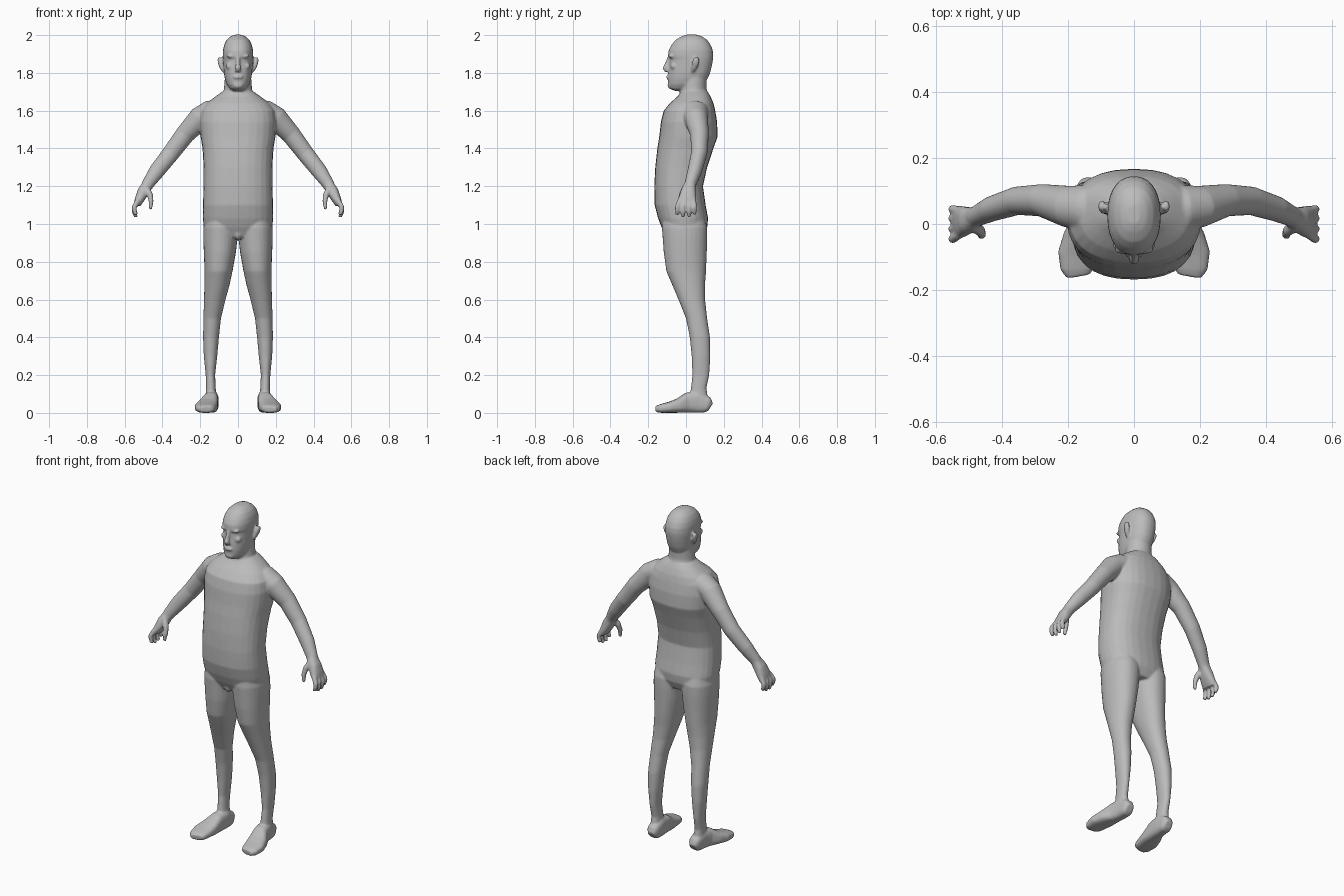
import bpy, bmesh, math
from mathutils import Vector

skin = bpy.data.materials.new("grey_skin")
skin.diffuse_color = (0.5, 0.5, 0.5, 1)
parts = []


def sweep(name, frames, power=2.0, n=28):
    """Closed tube through frames of (centre, u vector, v vector)."""
    bm = bmesh.new()
    rings = []
    for c, u, v in frames:
        ring = []
        for i in range(n):
            a = 2 * math.pi * i / n
            co, si = math.cos(a), math.sin(a)
            ring.append(bm.verts.new(
                c + u * math.copysign(abs(co) ** (2 / power), co)
                + v * math.copysign(abs(si) ** (2 / power), si)))
        rings.append(ring)
    for r0, r1 in zip(rings, rings[1:]):
        for i in range(n):
            j = (i + 1) % n
            bm.faces.new((r0[i], r0[j], r1[j], r1[i]))
    bm.faces.new(rings[0])
    bm.faces.new(rings[-1])
    bmesh.ops.recalc_face_normals(bm, faces=bm.faces)
    me = bpy.data.meshes.new(name)
    bm.to_mesh(me)
    bm.free()
    ob = bpy.data.objects.new(name, me)
    bpy.context.collection.objects.link(ob)
    parts.append(ob)


def stack(name, levels, s=1, power=2.0):
    """Horizontal sections given as z, x min, x max, y front, y back."""
    sweep(name, [(Vector((s * (a + b) / 2, (f + k) / 2, z)),
                  Vector(((b - a) / 2, 0, 0)), Vector((0, (k - f) / 2, 0)))
                 for z, a, b, f, k in levels], power)


def limb(name, pts, s=1, hint=(0, 1, 0), power=2.0):
    """Sections square to a path: x, y, z, radius along hint, other radius."""
    cs = [Vector((s * p[0], p[1], p[2])) for p in pts]
    frames = []
    for i, p in enumerate(pts):
        t = (cs[min(i + 1, len(cs) - 1)] - cs[max(i - 1, 0)]).normalized()
        h = Vector(hint)
        u = (h - t * h.dot(t)).normalized()
        frames.append((cs[i], u * p[3], t.cross(u) * p[4]))
    sweep(name, frames, power)


def blob(name, c, r, s=1):
    """Ellipsoid."""
    stack(name, [(c[2] + r[2] * math.sin(a),
                  c[0] - r[0] * math.cos(a), c[0] + r[0] * math.cos(a),
                  c[1] - r[1] * math.cos(a), c[1] + r[1] * math.cos(a))
                 for a in [math.radians(d) for d in range(-84, 85, 14)]], s)


# Torso and neck
stack("torso", [(z, -w, w, f, k) for z, w, f, k in [
    (0.93, 0.14, -0.10, 0.09), (0.98, 0.18, -0.128, 0.112),
    (1.03, 0.187, -0.148, 0.117), (1.10, 0.186, -0.166, 0.104),
    (1.20, 0.182, -0.168, 0.09), (1.30, 0.182, -0.163, 0.112),
    (1.40, 0.188, -0.152, 0.145), (1.46, 0.198, -0.142, 0.167),
    (1.54, 0.203, -0.133, 0.165), (1.60, 0.195, -0.118, 0.155),
    (1.64, 0.165, -0.085, 0.145), (1.675, 0.12, -0.045, 0.13),
    (1.70, 0.085, -0.025, 0.115)]], power=2.35)
stack("neck", [(z, -w, w, f, k) for z, w, f, k in [
    (1.60, 0.10, -0.07, 0.13), (1.66, 0.084, -0.04, 0.125),
    (1.72, 0.074, -0.03, 0.108), (1.80, 0.068, -0.03, 0.11)]])

# Skull and jaw
stack("head", [(z, -w, w, f, k) for z, w, f, k in [
    (1.705, 0.025, -0.06, 0.0), (1.717, 0.043, -0.088, 0.04),
    (1.74, 0.060, -0.095, 0.085), (1.77, 0.070, -0.096, 0.115),
    (1.80, 0.075, -0.094, 0.128), (1.84, 0.078, -0.090, 0.138),
    (1.87, 0.080, -0.086, 0.143), (1.89, 0.081, -0.095, 0.145),
    (1.92, 0.080, -0.092, 0.142), (1.95, 0.073, -0.076, 0.130),
    (1.975, 0.060, -0.055, 0.112), (1.993, 0.040, -0.025, 0.085),
    (2.002, 0.018, 0.0, 0.06)]], power=2.25)

# Face
limb("nose", [(0, -0.085, 1.885, 0.010, 0.012), (0, -0.098, 1.85, 0.011, 0.013),
              (0, -0.108, 1.825, 0.016, 0.016), (0, -0.098, 1.808, 0.014, 0.014)],
     hint=(1, 0, 0))
blob("lips", (0, -0.095, 1.778), (0.026, 0.010, 0.011))
blob("chin", (0, -0.084, 1.735), (0.028, 0.014, 0.018))

for s in (1, -1):
    # Brow, cheek and ear
    blob("brow", (0.034, -0.078, 1.888), (0.026, 0.013, 0.009), s)
    blob("cheek", (0.042, -0.066, 1.835), (0.022, 0.016, 0.018), s)
    limb("ear", [(0.076, 0.035, 1.808, 0.008, 0.008), (0.085, 0.042, 1.825, 0.014, 0.011),
                 (0.094, 0.050, 1.85, 0.019, 0.012), (0.098, 0.054, 1.87, 0.018, 0.011),
                 (0.096, 0.054, 1.883, 0.010, 0.008)], s)

    # Arm from shoulder to wrist
    limb("arm", [(0.09, 0.045, 1.60, 0.075, 0.055), (0.15, 0.048, 1.59, 0.070, 0.064),
                 (0.20, 0.053, 1.56, 0.063, 0.063), (0.28, 0.072, 1.475, 0.049, 0.051),
                 (0.355, 0.070, 1.375, 0.043, 0.046), (0.43, 0.046, 1.28, 0.038, 0.042),
                 (0.475, 0.024, 1.215, 0.031, 0.033), (0.495, 0.016, 1.18, 0.032, 0.028)], s)

    # Palm, fingers and thumb
    limb("palm", [(0.475, 0.022, 1.215, 0.028, 0.028), (0.502, 0.012, 1.17, 0.040, 0.031),
                  (0.522, 0.007, 1.13, 0.048, 0.025), (0.535, 0.006, 1.10, 0.047, 0.018)],
         s, power=2.5)
    for y0, y1, drop in ((-0.033, -0.046, 0.012), (-0.008, -0.015, 0),
                         (0.018, 0.016, 0.002), (0.041, 0.045, 0.016)):
        limb("finger", [(0.530, y0, 1.125, 0.013, 0.014), (0.549, y1, 1.09, 0.0125, 0.0135),
                        (0.549, y1, 1.062 + drop, 0.012, 0.0125),
                        (0.540, y1, 1.036 + drop, 0.009, 0.010)], s)
    limb("thumb", [(0.492, 0.0, 1.195, 0.020, 0.020), (0.466, -0.020, 1.155, 0.017, 0.016),
                   (0.460, -0.031, 1.12, 0.014, 0.013), (0.464, -0.037, 1.078, 0.009, 0.009)], s)

    # Leg
    stack("leg", [(1.06, 0.02, 0.165, -0.12, 0.09), (0.98, 0.002, 0.184, -0.128, 0.113),
                  (0.92, 0.003, 0.184, -0.123, 0.113), (0.85, 0.011, 0.181, -0.118, 0.110),
                  (0.75, 0.029, 0.177, -0.104, 0.106), (0.68, 0.044, 0.178, -0.074, 0.101),
                  (0.60, 0.066, 0.180, -0.040, 0.101), (0.50, 0.090, 0.183, 0.0, 0.112),
                  (0.40, 0.101, 0.185, 0.020, 0.127), (0.30, 0.110, 0.181, 0.030, 0.129),
                  (0.20, 0.121, 0.171, 0.034, 0.123), (0.13, 0.118, 0.170, 0.026, 0.108),
                  (0.05, 0.110, 0.172, 0.015, 0.120)], s, power=2.15)

    # Foot, turned slightly outward
    limb("foot", [(0.138, 0.131, 0.032, 0.022, 0.022), (0.138, 0.115, 0.042, 0.034, 0.042),
                  (0.140, 0.06, 0.058, 0.038, 0.058), (0.146, 0.01, 0.054, 0.042, 0.054),
                  (0.160, -0.04, 0.038, 0.054, 0.038), (0.172, -0.09, 0.029, 0.058, 0.029),
                  (0.172, -0.135, 0.023, 0.051, 0.023), (0.168, -0.158, 0.020, 0.036, 0.016)],
         s, hint=(1, 0, 0), power=2.8)

# Crotch
blob("crotch", (0, -0.085, 0.95), (0.024, 0.03, 0.035))

# Fuse everything into one smooth skin
bpy.ops.object.select_all(action='DESELECT')
for ob in parts:
    ob.select_set(True)
body = parts[0]
bpy.context.view_layer.objects.active = body
bpy.ops.object.join()
body.name = "body"
fuse = body.modifiers.new("fuse", 'REMESH')
fuse.mode = 'VOXEL'
fuse.voxel_size = 0.0055
relax = body.modifiers.new("relax", 'SMOOTH')
relax.factor = 0.5
relax.iterations = 5
thin = body.modifiers.new("thin", 'DECIMATE')
thin.ratio = 0.35
for m in ("fuse", "relax", "thin"):
    bpy.ops.object.modifier_apply(modifier=m)
body.data.materials.clear()
body.data.materials.append(skin)
bpy.ops.object.shade_smooth()
